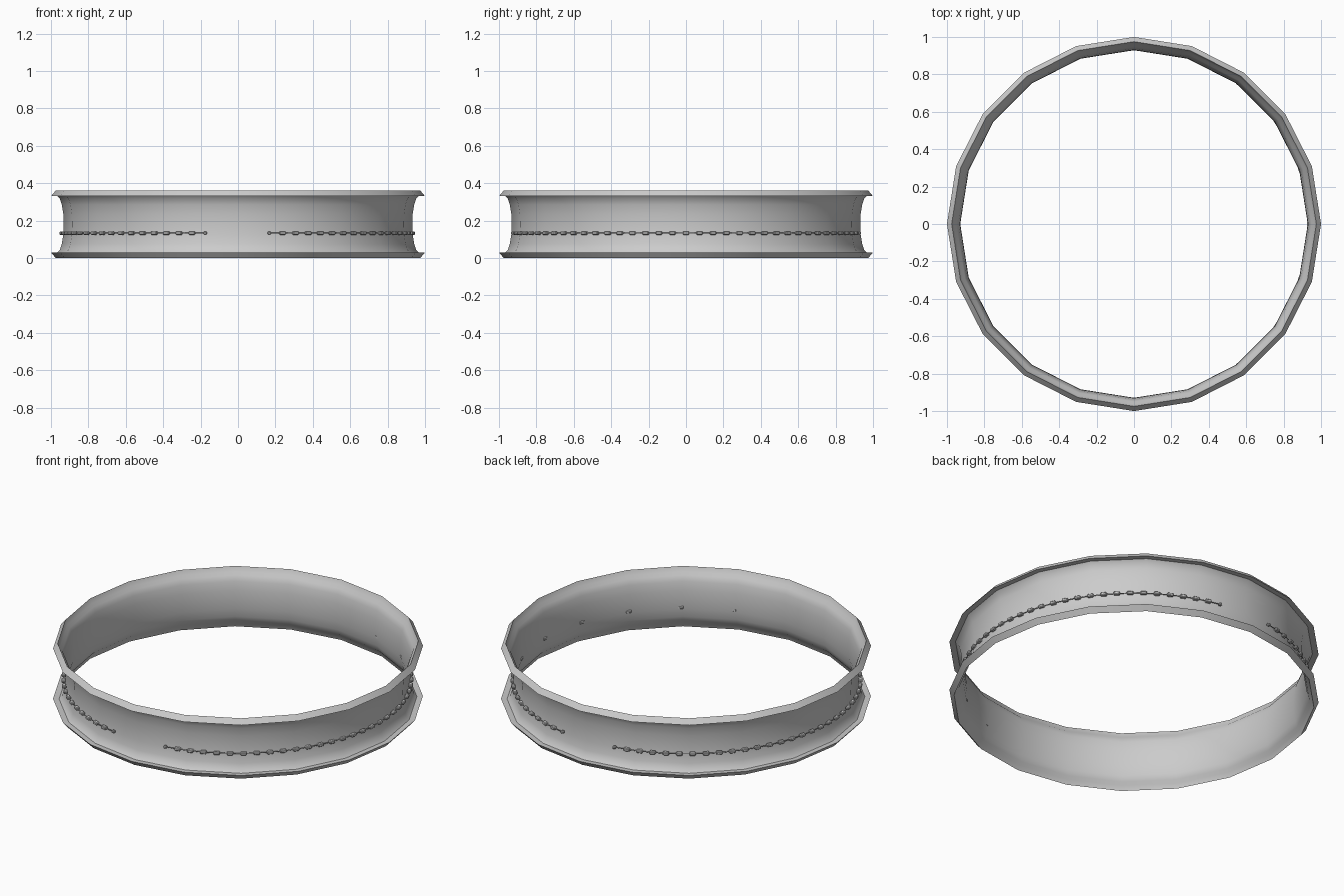
import bpy, bmesh, math
from mathutils import Matrix, Vector

if "Cube" in bpy.data.objects:
    bpy.data.objects.remove(bpy.data.objects["Cube"])

SIDES = 20
H = 0.36


def finish(bm, name, angle=None):
    bmesh.ops.recalc_face_normals(bm, faces=bm.faces)
    me = bpy.data.meshes.new(name)
    bm.to_mesh(me)
    bm.free()
    ob = bpy.data.objects.new(name, me)
    bpy.context.collection.objects.link(ob)
    if angle:
        bpy.ops.object.select_all(action='DESELECT')
        ob.select_set(True)
        bpy.context.view_layer.objects.active = ob
        bpy.ops.object.shade_smooth_by_angle(angle=math.radians(angle))
    return ob


# Waisted band: thin closed profile with bevelled lips, spun in 20 sides
half = [(0.932, 0.18), (0.934, 0.235), (0.942, 0.285), (0.953, 0.317), (0.967, 0.332)]
outer = [(r, H - z) for r, z in reversed(half)] + half[1:]
inner = [(r - 0.003, z) for r, z in reversed(outer)]
profile = ([(0.975, 0.0), (1.0, 0.03)] + outer + [(1.0, H - 0.03), (0.975, H)]
           + inner)
bm = bmesh.new()
rings = []
for i in range(SIDES):
    a = 2 * math.pi * i / SIDES
    rings.append([bm.verts.new((r * math.cos(a), r * math.sin(a), z)) for r, z in profile])
n = len(profile)
for i in range(SIDES):
    p, q = rings[i], rings[(i + 1) % SIDES]
    for j in range(n):
        k = (j + 1) % n
        bm.faces.new((p[j], q[j], q[k], p[k]))
finish(bm, "band", 35)

# Two bead strings, one on each side, with gaps at front and back
R, Z, SHIFT = 0.940, 0.133, -0.004
COUNT, SPAN = 37, math.radians(79.5)
for name, base in (("right", 0.0), ("left", math.pi)):
    bm = bmesh.new()
    for i in range(COUNT):
        a = base - SPAN + 2 * SPAN * i / (COUNT - 1)
        end = i in (0, COUNT - 1)
        size = (0.02, 0.018, 0.016) if end else (0.022, 0.034, 0.018)
        m = (Matrix.Translation((R * math.cos(a) + SHIFT, R * math.sin(a), Z))
             @ Matrix.Rotation(a, 4, 'Z') @ Matrix.Diagonal((*size, 1)))
        bmesh.ops.create_cube(bm, size=1, matrix=m)
    bmesh.ops.bevel(bm, geom=bm.edges[:], offset=0.004, segments=1, affect='EDGES')
    finish(bm, name + "_beads")

    # Thread joining the beads
    cu = bpy.data.curves.new(name + "_thread", 'CURVE')
    cu.dimensions = '3D'
    cu.bevel_depth = 0.0025
    cu.bevel_resolution = 1
    sp = cu.splines.new('POLY')
    sp.points.add(COUNT - 1)
    for i, pt in enumerate(sp.points):
        a = base - SPAN + 2 * SPAN * i / (COUNT - 1)
        pt.co = (R * math.cos(a) + SHIFT, R * math.sin(a), Z, 1)
    bpy.context.collection.objects.link(bpy.data.objects.new(name + "_thread", cu))
